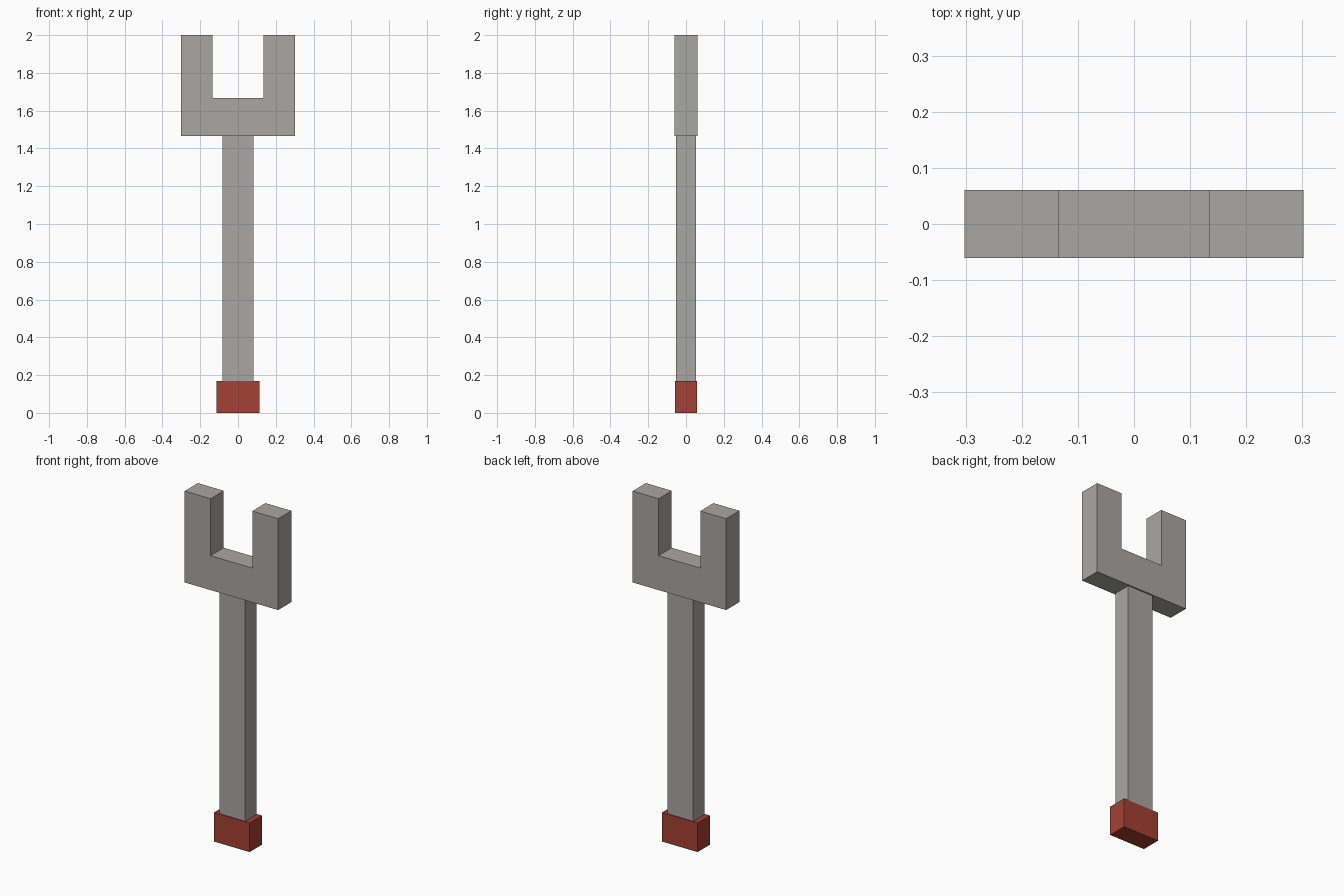
import bpy
import bmesh

cube = bpy.data.objects.get("Cube")
if cube:
    bpy.data.objects.remove(cube, do_unlink=True)


def make_material(name, rgb):
    mat = bpy.data.materials.new(name)
    mat.use_nodes = True
    color = (*rgb, 1)
    mat.diffuse_color = color
    mat.node_tree.nodes["Principled BSDF"].inputs["Base Color"].default_value = color
    return mat


def extrude_profile(name, profile, half_depth, mat):
    """Extrude an x-z outline symmetrically along y."""
    bm = bmesh.new()
    face = bm.faces.new([bm.verts.new((x, -half_depth, z)) for x, z in profile])
    result = bmesh.ops.extrude_face_region(bm, geom=[face])
    verts = [g for g in result["geom"] if isinstance(g, bmesh.types.BMVert)]
    bmesh.ops.translate(bm, verts=verts, vec=(0, 2 * half_depth, 0))
    bmesh.ops.recalc_face_normals(bm, faces=bm.faces)
    mesh = bpy.data.meshes.new(name)
    bm.to_mesh(mesh)
    bm.free()
    mesh.materials.append(mat)
    obj = bpy.data.objects.new(name, mesh)
    bpy.context.collection.objects.link(obj)
    return obj


def block(half_width, bottom, top):
    return [(-half_width, bottom), (half_width, bottom),
            (half_width, top), (-half_width, top)]


steel = make_material("grey steel", (0.40, 0.39, 0.365))
red = make_material("red grip", (0.37, 0.052, 0.032))

# Grip at the bottom and the shaft above it
extrude_profile("grip", block(0.115, 0, 0.17), 0.057, red)
extrude_profile("shaft", block(0.083, 0.17, 1.466), 0.052, steel)

# Open-ended jaw: half outline mirrored across x
right_half = [(0.302, 1.466), (0.302, 2.0), (0.135, 2.0), (0.135, 1.667)]
left_half = [(-x, z) for x, z in reversed(right_half)]
extrude_profile("wrench_jaw", right_half + left_half, 0.061, steel)
